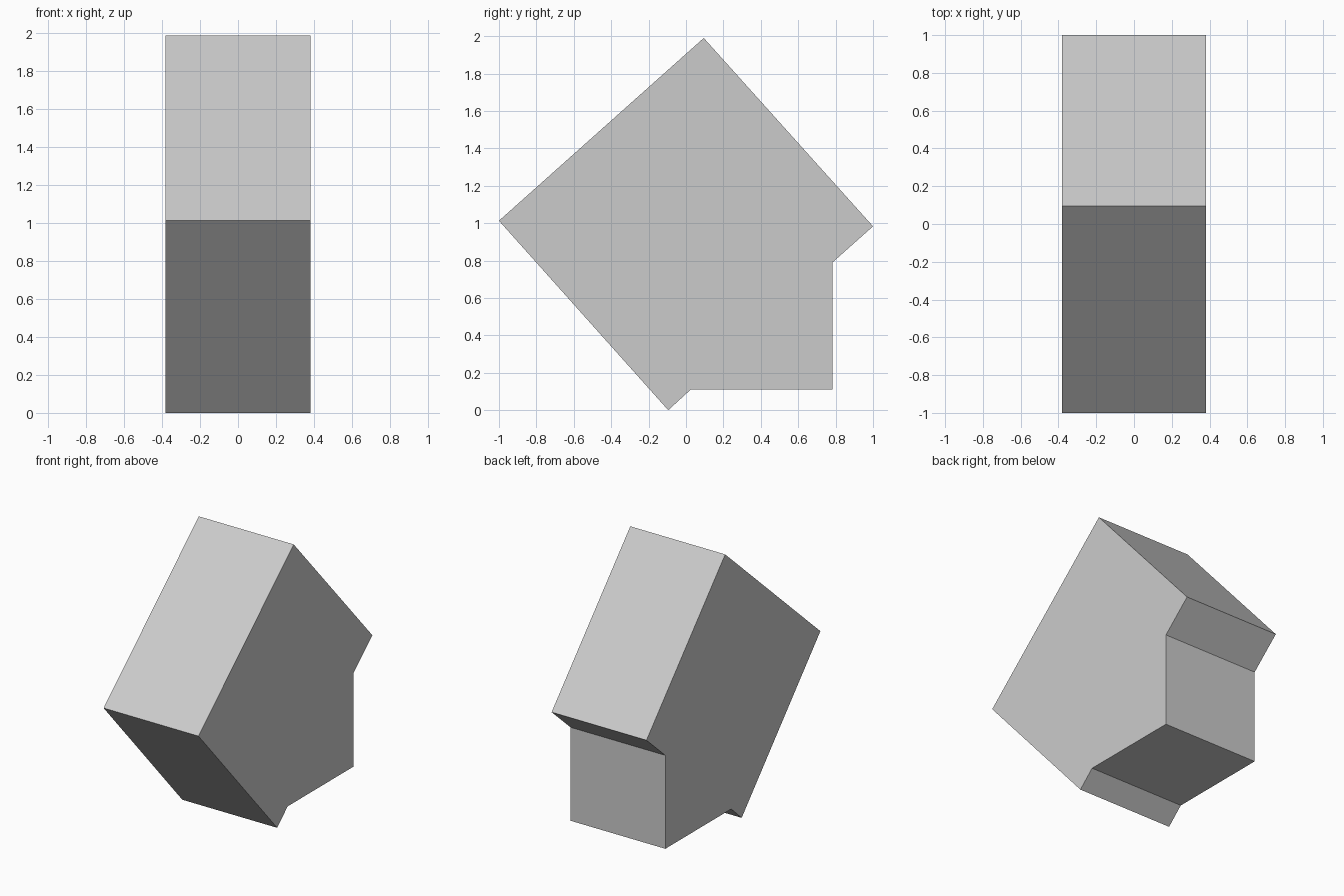
import bpy, bmesh

if "Cube" in bpy.data.objects:
    bpy.data.objects.remove(bpy.data.objects["Cube"])

HALF_WIDTH = 0.382

# Side outline (y, z): tilted block with a squared step at the lower back
outline = [(-0.095, 0.0), (0.025, 0.11), (0.783, 0.11), (0.783, 0.79),
           (1.0, 0.983), (0.095, 1.99), (-1.0, 1.013)]

# Extrude the outline across x
bm = bmesh.new()
face = bm.faces.new([bm.verts.new((-HALF_WIDTH, y, z)) for y, z in outline])
ext = bmesh.ops.extrude_face_region(bm, geom=[face])
moved = [g for g in ext["geom"] if isinstance(g, bmesh.types.BMVert)]
bmesh.ops.translate(bm, vec=(2 * HALF_WIDTH, 0, 0), verts=moved)
bmesh.ops.recalc_face_normals(bm, faces=bm.faces)

mesh = bpy.data.meshes.new("tilted_block")
bm.to_mesh(mesh)
bm.free()
bpy.context.collection.objects.link(bpy.data.objects.new("tilted_block", mesh))
